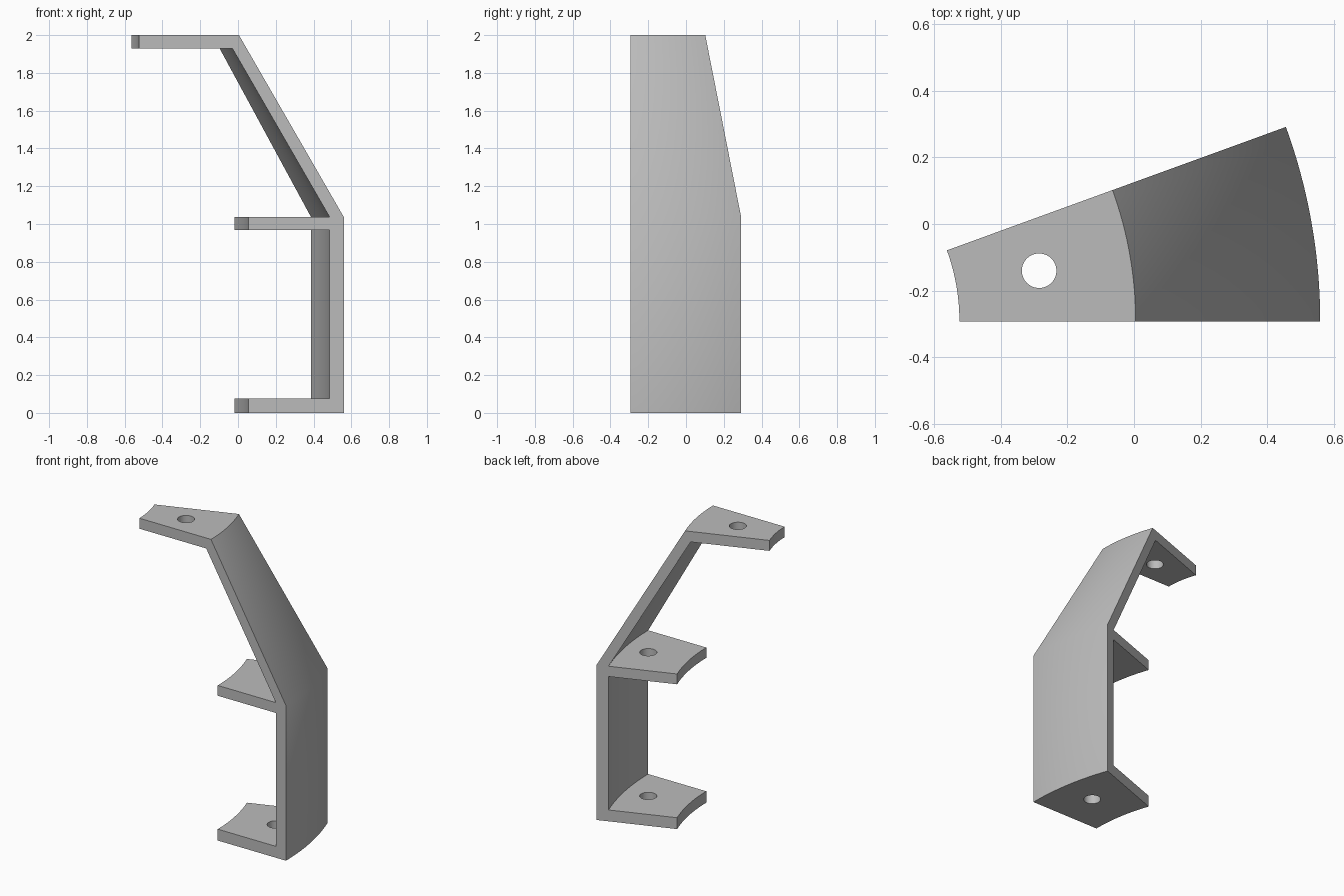
import bpy, bmesh, math
from mathutils import Matrix, Vector

cube = bpy.data.objects.get("Cube")
if cube:
    bpy.data.objects.remove(cube, do_unlink=True)

AXIS = Vector((-1.15, -0.293, 0))   # vertical axis of the sweep
SWEEP = math.radians(20)
STEPS = 16

mat = bpy.data.materials.new("light grey")
mat.use_nodes = True
GREY = (0.5, 0.5, 0.5, 1)
mat.diffuse_color = GREY
mat.node_tree.nodes["Principled BSDF"].inputs["Base Color"].default_value = GREY


def new_object(name, bm):
    bmesh.ops.recalc_face_normals(bm, faces=bm.faces)
    mesh = bpy.data.meshes.new(name)
    bm.to_mesh(mesh)
    bm.free()
    mesh.materials.append(mat)
    obj = bpy.data.objects.new(name, mesh)
    bpy.context.collection.objects.link(obj)
    return obj


# Bracket section (x, z): upright wall, slanted wall and three shelves
section = [
    (0.055, 0), (0.56, 0), (0.56, 1.037), (0.005, 2), (-0.525, 2),
    (-0.525, 1.93), (-0.03, 1.93), (0.485, 1.037), (0.055, 1.037),
    (0.055, 0.968), (0.485, 0.968), (0.485, 0.076), (0.055, 0.076),
]

# Sweep the section around the axis and cap both ends
bm = bmesh.new()
rings = []
for i in range(STEPS + 1):
    turn = Matrix.Rotation(SWEEP * i / STEPS, 3, 'Z')
    rings.append([bm.verts.new(AXIS + turn @ Vector((x - AXIS.x, 0, z)))
                  for x, z in section])
for a, b in zip(rings, rings[1:]):
    for j in range(len(section)):
        bm.faces.new((a[j - 1], a[j], b[j], b[j - 1]))
bm.faces.new(rings[0])
bm.faces.new(rings[-1])
bracket = new_object("bracket", bm)

# Bolt holes along the middle of each shelf: (distance from axis, height)
bm = bmesh.new()
middle = Matrix.Translation(AXIS) @ Matrix.Rotation(SWEEP / 2, 4, 'Z')
for radius, z in ((1.477, 0.04), (1.477, 1.0), (0.878, 1.965)):
    bmesh.ops.create_cone(bm, cap_ends=True, segments=48, radius1=0.052,
                          radius2=0.052, depth=0.2,
                          matrix=middle @ Matrix.Translation((radius, 0, z)))
cutter = new_object("bolt_hole_cutter", bm)
cutter.hide_render = True

cut = bracket.modifiers.new("bolt_holes", 'BOOLEAN')
cut.operation = 'DIFFERENCE'
cut.solver = 'EXACT'
cut.object = cutter

bpy.ops.object.select_all(action='DESELECT')
bracket.select_set(True)
bpy.context.view_layer.objects.active = bracket
bpy.ops.object.modifier_apply(modifier=cut.name)
bpy.data.objects.remove(cutter, do_unlink=True)
bpy.ops.object.shade_smooth_by_angle(angle=math.radians(30))
